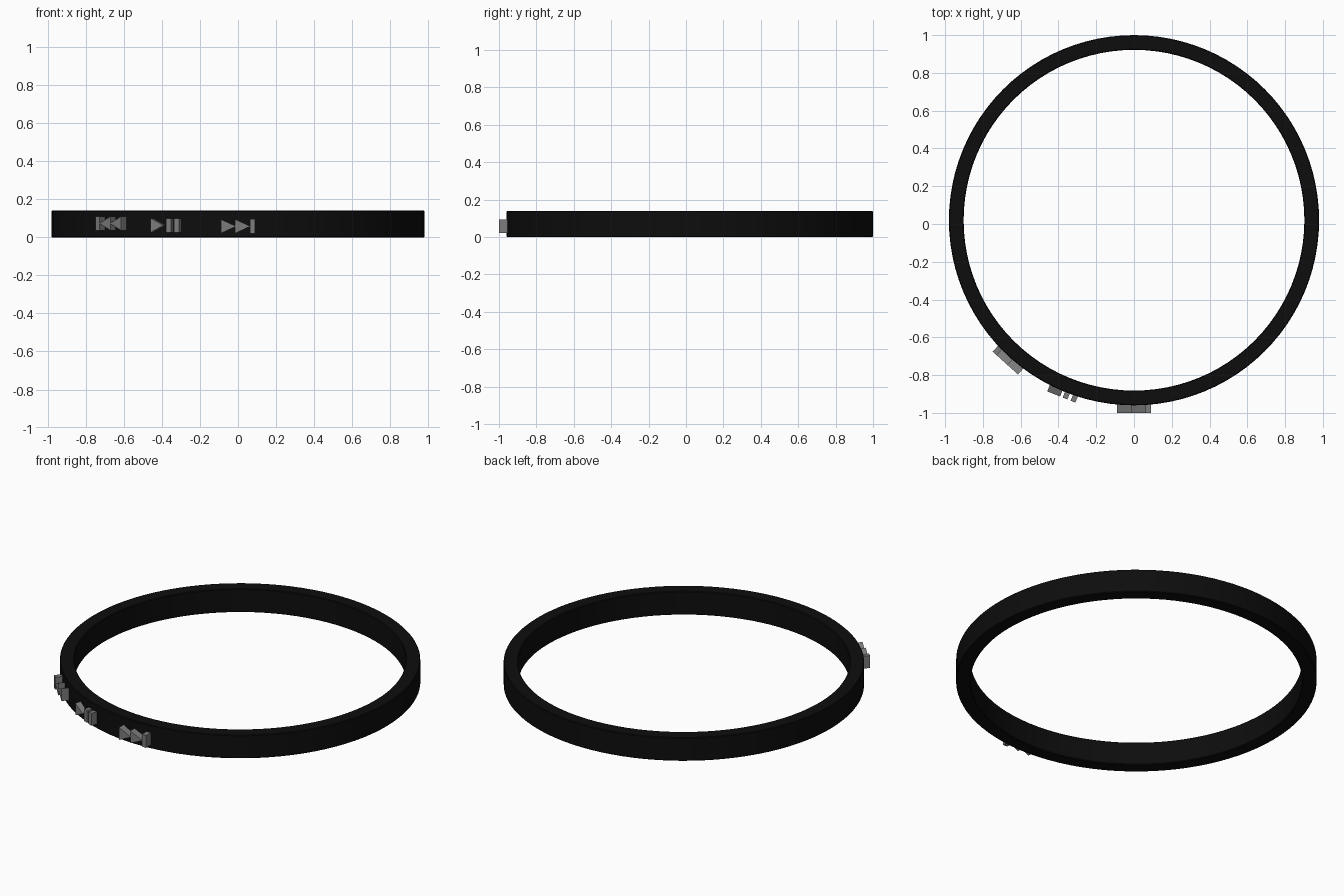
import bpy, bmesh, math
from mathutils import Matrix, Vector

cube = bpy.data.objects.get("Cube")
if cube:
    bpy.data.objects.remove(cube, do_unlink=True)

CENTRE = Vector((0, 0.02, 0))
OUTER, INNER, HEIGHT = 0.98, 0.902, 0.14


def material(name, value):
    mat = bpy.data.materials.new(name)
    mat.use_nodes = True
    colour = (value, value, value, 1)
    mat.diffuse_color = colour
    mat.node_tree.nodes["Principled BSDF"].inputs["Base Color"].default_value = colour
    return mat


black = material("black", 0.004)
grey = material("mid grey", 0.2)


def make_object(name, bm, mat):
    bmesh.ops.recalc_face_normals(bm, faces=bm.faces)
    mesh = bpy.data.meshes.new(name)
    bm.to_mesh(mesh)
    bm.free()
    mesh.materials.append(mat)
    obj = bpy.data.objects.new(name, mesh)
    bpy.context.collection.objects.link(obj)
    return obj


# Band: rectangular section with slightly softened corners, spun round
bm = bmesh.new()
b = 0.004
section = [(INNER, b), (INNER + b, 0), (OUTER - b, 0), (OUTER, b),
           (OUTER, HEIGHT - b), (OUTER - b, HEIGHT), (INNER + b, HEIGHT), (INNER, HEIGHT - b)]
verts = [bm.verts.new((r, 0, z)) for r, z in section]
edges = [bm.edges.new((verts[i - 1], verts[i])) for i in range(len(verts))]
bmesh.ops.spin(bm, geom=verts + edges, cent=(0, 0, 0), axis=(0, 0, 1),
               angle=math.tau, steps=96, use_merge=True)
bmesh.ops.remove_doubles(bm, verts=bm.verts, dist=0.0005)
band = make_object("band", bm, black)
band.location = CENTRE
bpy.context.view_layer.objects.active = band
band.select_set(True)
bpy.ops.object.shade_smooth_by_angle(angle=math.radians(30))
band.select_set(False)


# Raised button symbols: outlines extruded outward from the band
def bar(x, width):
    return [(x, -0.037), (x + width, -0.037), (x + width, 0.037), (x, 0.037)]


def triangle(base, tip):
    return [(base, -0.037), (tip, 0), (base, 0.037)]


def button(name, shapes, angle, z, front, back=0.965):
    bm = bmesh.new()
    for outline in shapes:
        face = bm.faces.new([bm.verts.new((x, -back, h)) for x, h in outline])
        new = bmesh.ops.extrude_face_region(bm, geom=[face])["geom"]
        moved = [v for v in new if isinstance(v, bmesh.types.BMVert)]
        bmesh.ops.translate(bm, verts=moved, vec=(0, back - front, 0))
    # extruding keeps the back face, so each symbol is a closed solid
    turn = Matrix.Rotation(math.radians(-angle), 4, "Z")
    bm.transform(Matrix.Translation(CENTRE + Vector((0, 0, z))) @ turn)
    make_object(name, bm, grey)


button("next_button",
       [triangle(-0.09, -0.01), triangle(-0.015, 0.065), bar(0.062, 0.028)], 0, 0.058, 1.02)
button("play_pause_button",
       [triangle(-0.088, -0.015), bar(0, 0.027), bar(0.045, 0.027)], 21.9, 0.063, 1.012)
button("previous_button",
       [triangle(0.09, 0.01), triangle(0.015, -0.065), bar(-0.09, 0.028)], 42, 0.073, 1.018)
